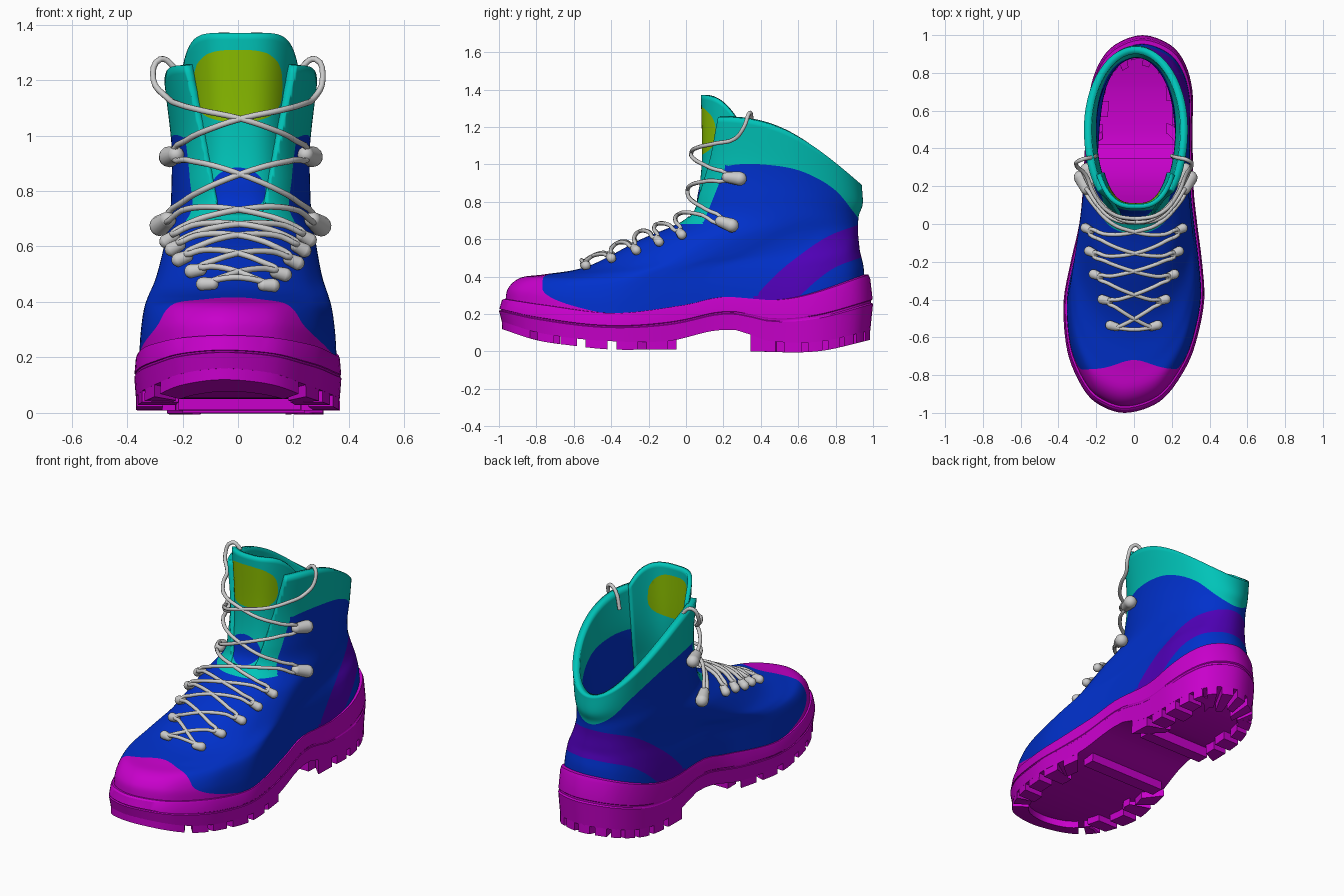
import bpy, bmesh, math
from mathutils import Vector
from mathutils.bvhtree import BVHTree

if "Cube" in bpy.data.objects:
    bpy.data.objects.remove(bpy.data.objects["Cube"])

COL = dict(rubber=(.58, 0, .6, 1), blue=(0, .03, .6, 1), teal=(0, .55, .48, 1),
           purple=(.08, 0, .48, 1), green=(.25, .5, 0, 1))
MAT = {}
for n, c in COL.items():
    MAT[n] = bpy.data.materials.new(n)
    MAT[n].diffuse_color = c


def interp(keys, t):
    """Smooth interpolation through rows (t, values...)."""
    t = min(max(t, keys[0][0]), keys[-1][0])
    i = 0
    while i < len(keys) - 2 and t > keys[i + 1][0]:
        i += 1
    a, b = keys[i], keys[i + 1]
    p, q = keys[max(i - 1, 0)], keys[min(i + 2, len(keys) - 1)]
    h = b[0] - a[0]
    s = (t - a[0]) / h
    out = []
    for j in range(1, len(a)):
        m0 = (b[j] - p[j]) / (b[0] - p[0]) * h
        m1 = (q[j] - a[j]) / (q[0] - a[0]) * h
        out.append((2*s**3 - 3*s*s + 1) * a[j] + (s**3 - 2*s*s + s) * m0
                   + (3*s*s - 2*s**3) * b[j] + (s**3 - s*s) * m1)
    return out


# footprint: y, left x, right x from toe to heel
HALF = [(-1, -.05, -.05), (-.97, -.16, .08), (-.9, -.25, .18), (-.75, -.33, .28), (-.6, -.365, .335),
        (-.4, -.372, .372), (-.2, -.335, .36), (0, -.29, .335), (.2, -.27, .315), (.5, -.255, .31),
        (.7, -.235, .31), (.85, -.185, .27), (.95, -.1, .19), (1, .045, .045)]
LOOP = [(r, y) for y, l, r in HALF] + [(l, y) for y, l, r in HALF[-2:0:-1]]
K = len(LOOP)
LOOPKEYS = [(i, *LOOP[i % K]) for i in range(-2, K + 3)]
foot = lambda u: interp(LOOPKEYS, u % K)

SOLE_TOP = [(-1, .28), (-.8, .25), (-.4, .205), (0, .25), (.2, .29), (.5, .275), (.7, .31), (1, .41)]
SOLE_BODY = [(-1, .16), (-.8, .1), (-.5, .06), (-.1, .055), (.15, .11), (.3, .11), (.42, .06), (.7, .05), (1, .11)]
LUG_Z = [(-1, .125), (-.8, .06), (-.6, .03), (-.4, .01), (-.1, .01), (.35, 0), (.7, 0), (1, .065)]

# upper rings: index, front y z, back y z, foot scale, oval blend, oval half width, sole sag, bulge
RINGS = [(0, -.968, .25, .955, .38, .955, 0, .27, 1, 0), (1, -.95, .34, .95, .45, .94, 0, .27, .85, 0),
         (2, -.88, .405, .94, .5, .91, 0, .27, .6, 0), (3, -.75, .43, .93, .54, .88, .05, .27, .4, 0),
         (4, -.52, .475, .925, .58, .85, .3, .27, .2, 0), (5, -.25, .6, .92, .63, .82, .65, .265, .05, 0),
         (6, 0, .71, .92, .68, .8, .95, .255, 0, .01), (7, .05, .85, .925, .73, .8, 1, .25, 0, .03),
         (8, .07, 1.03, .945, .79, .8, 1, .25, 0, .06), (9, .065, 1.25, .94, .89, .8, 1, .275, 0, .125)]


def surf(u, v):
    yf, zf, yb, zb, sc, m, w, sag, bulge = interp(RINGS, v)
    fx, fy = foot(u)
    a = 2 * math.pi * u / K
    s = (fy + 1) / 2 * (1 - m) + (1 - math.cos(a)) / 2 * m
    x = math.sin(a)
    if math.cos(a) > 0:      # squarer front
        x = math.copysign(abs(x)**.72, x)
    x = fx * sc * (1 - m) + (.01 + w * x) * m
    y = yf + (yb - yf) * s
    dz = interp(SOLE_TOP, y)[0] - (.27 + .065 * (y + 1))
    return Vector((x, y, zf + (zb - zf) * s + sag * dz + bulge * math.sin(math.pi * s)))


def grid(bm, rows, closed):
    vs = [[bm.verts.new(p) for p in r] for r in rows]
    n = len(vs[0])
    for a, b in zip(vs, vs[1:]):
        for i in range(n if closed else n - 1):
            j = (i + 1) % n
            bm.faces.new((a[i], a[j], b[j], b[i]))
    return vs


def paint(bm, f, mat):
    """Cut the mesh cleanly along f = 0; give the f < 0 side a material, or delete it."""
    val = {v: f(v.co) for v in bm.verts}
    new = set()
    for e in list(bm.edges):
        a, b = e.verts
        if val[a] * val[b] < 0:
            new.add(bmesh.utils.edge_split(e, a, val[a] / (val[a] - val[b]))[1])
    for fc in list(bm.faces):
        c = [v for v in fc.verts if v in new]
        if len(c) == 2:
            bmesh.utils.face_split(fc, c[0], c[1])
    inside = [fc for fc in bm.faces if f(fc.calc_center_median()) < 0]
    if mat is None:
        bmesh.ops.delete(bm, geom=inside, context='FACES')
    else:
        for fc in inside:
            fc.material_index = mat


def finish(bm, name, mats=(), thick=0, angle=40):
    me = bpy.data.meshes.new(name)
    bm.to_mesh(me)
    ob = bpy.data.objects.new(name, me)
    bpy.context.collection.objects.link(ob)
    for m in mats:
        me.materials.append(MAT[m])
    bpy.ops.object.select_all(action='DESELECT')
    ob.select_set(True)
    bpy.context.view_layer.objects.active = ob
    bpy.ops.object.shade_smooth_by_angle(angle=math.radians(angle))
    if thick:
        md = ob.modifiers.new("thickness", 'SOLIDIFY')
        md.thickness, md.offset = thick, -1


# upper shell: toe cap, heel band, collar, and throat opening
bm = bmesh.new()
NU = K * 5
grid(bm, [[surf(i * K / NU, j / 8) for i in range(NU)] for j in range(73)], True)
bm.normal_update()
tree = BVHTree.FromBMesh(bm)
BAND_HI = [(.35, .27), (.45, .38), (.55, .47), (.75, .61), (.93, .68)]
BAND_LO = [(.58, .27), (.7, .38), (.8, .45), (.93, .5)]
COLLAR = [(.1, .96), (.28, 1), (.5, .99), (.65, .95), (.8, .86), (.9, .74), (.95, .67)]
paint(bm, lambda p: max(p.z - interp(BAND_HI, p.y)[0], interp(BAND_LO, p.y)[0] - p.z, .33 - p.y), 1)
paint(bm, lambda p: p.y + .77 - .05 * math.exp(-(p.x / .12)**2) - .3 * (max(0, .34 - p.z) / .13)**2, 2)
paint(bm, lambda p: -max(p.z - interp(COLLAR, p.y)[0] if p.y > .15 else -1,
                         min(p.z - .68, .09 + (p.z - .68) * .4 - p.y)), 3)
paint(bm, lambda p: max(abs(p.x - .01) - .08 - .23 * (p.z - .72), .72 - p.z, p.y - .3), None)
finish(bm, "boot_upper", ("blue", "purple", "rubber", "teal"), .04)

# tongue with rounded top and two inset panels
bm = bmesh.new()
rows = []
for j in range(50):
    v = 5.5 + 3.5 * j / 49
    row = []
    for i in range(41):
        k = -1 + i / 20
        p = surf(3.9 * k, v)
        row.append(Vector((p.x * .88, p.y + .015, p.z + (.12 - .12 * k**4) * max(0, v - 8))))
    rows.append(row)
grid(bm, rows, False)
paint(bm, lambda p: (abs(p.x) / .16)**3 + (abs(p.z - 1.18) / .13)**3 - 1, 1)
paint(bm, lambda p: (p.x / .1)**2 + ((p.z - .8) / .085)**2 - 1, 2)
finish(bm, "tongue", ("teal", "green", "blue"), .025)

# sole tray with a side groove, open inside
bm = bmesh.new()
NS = K * 4
rows = []
for t, s in ((0, .985), (.48, 1), (.5, .99), (.54, .99), (.56, .998), (.93, .985), (1, .975), (1, .93)):
    row = []
    for i in range(NS):
        x, y = foot(i * K / NS)
        lo, hi = interp(SOLE_BODY, y)[0], interp(SOLE_TOP, y)[0]
        row.append((x * s, y * s, lo + (hi - lo) * t))
    rows.append(row)
r = grid(bm, rows, True)[0]
for i in range(NS // 2):
    bm.faces.new(list(dict.fromkeys((r[i], r[(NS - i) % NS], r[NS - i - 1], r[i + 1]))))
finish(bm, "sole", ("rubber",), angle=30)

# tread lugs round the forefoot and heel, plus cross bars
bm = bmesh.new()


def lug(outer, inner):
    ring = outer + inner[::-1]
    lo = [(x, y, interp(LUG_Z, y)[0]) for x, y in ring]
    hi = [(x * .998, y, interp(SOLE_BODY, y)[0] + .012) for x, y in ring]
    n = len(outer)
    for r in grid(bm, [lo, hi], True):
        for i in range(n - 1):
            bm.faces.new((r[i], r[i + 1], r[2*n - 2 - i], r[2*n - 1 - i]))


def perimeter_lug(u0, u1, yc, f, n=4):
    outer = [foot(u0 + (u1 - u0) * q / (n - 1)) for q in range(n)]
    outer = [(x * .985, y * .985) for x, y in outer]
    lug(outer, [(x * f, yc + (y - yc) * (f if abs(y - yc) > .22 else 1)) for x, y in outer])


perimeter_lug(-2.4, 2.4, -.5, .75, 20)
for s in (1, -1):
    for k in range(5):
        u = 2.65 + k * .82
        perimeter_lug(s * u, s * (u + .58), -.5, .62 if k % 2 else .74)
for k in range(14):
    u = 8.5 + k * 9 / 14
    perimeter_lug(u, u + .45, .66, .66 if k % 2 else .56)
for y0, y1, x0, x1 in ((.345, .42, -.2, .24), (-.13, -.05, -.25, .27)):
    lug([(x0, y0), (x1, y0)], [(x0, y1), (x1, y1)])
bmesh.ops.recalc_face_normals(bm, faces=bm.faces)
finish(bm, "tread_lugs", ("rubber",), angle=30)

# lace clips: small eyelets on the instep, larger hooks at the ankle
LOW = [(.09, -.54), (.13, -.4), (.175, -.27), (.2, -.15), (.22, -.03)]
HOOK = [(.19, .68, -.6), (.23, .93, -.12), (.27, 1.14, 0)]
anchors = {1: [], -1: []}
bm = bmesh.new()


def clip(p, d, length, r0, r1):
    rot = d.to_track_quat('Z', 'Y').to_matrix().to_4x4()
    for c, r in ((p, r0), (p + d * length, r1)):
        rot.translation = c
        bmesh.ops.create_uvsphere(bm, u_segments=14, v_segments=8, radius=r, matrix=rot)
    rot.translation = p + d * length / 2
    bmesh.ops.create_cone(bm, segments=14, radius1=r0, radius2=r1, depth=length, matrix=rot)


for sx in (1, -1):
    for x, y in LOW:
        p, n, _, _ = tree.ray_cast(Vector((sx * x, y, 2)), Vector((0, 0, -1)))
        d = Vector((sx * .8, .35, -.4))
        clip(p + n * .018, (d - n * d.dot(n)).normalized(), .035, .022, .026)
        anchors[sx].append(p + n * .03)
    for k, (y, z, dz) in enumerate(HOOK):
        p, n, _, _ = tree.ray_cast(Vector((sx * 2, y, z)), Vector((-sx, 0, 0)))
        anchors[sx].append(p + n * .035)
        if k < 2:
            d = Vector((0, 1, dz))
            clip(p + n * .028, (d - n * d.dot(n)).normalized(), .07, .03, .038)
finish(bm, "lace_clips")


# laces: two mirrored zigzags laid over the surface, ends looped over the collar
def cross(a, b, n=6):
    out = []
    ankle = min(1, max(0, ((a.z + b.z) / 2 - .6) / .12))
    for i in range(n):
        t = i / n
        p = a.lerp(b, t) + Vector((0, -.015 - .12 * ankle, .03)) * math.sin(math.pi * t)
        co, nor, _, _ = tree.find_nearest(p)
        out.append(a if i == 0 else co + nor * (.03 + .012 * math.sin(math.pi * t)))
    return out


def lace(name, pts):
    cu = bpy.data.curves.new(name, 'CURVE')
    cu.dimensions, cu.bevel_depth, cu.bevel_resolution, cu.resolution_u = '3D', .011, 2, 4
    cu.use_fill_caps = True
    sp = cu.splines.new('BEZIER')
    sp.bezier_points.add(len(pts) - 1)
    for bp, p in zip(sp.bezier_points, pts):
        bp.co, bp.handle_left_type, bp.handle_right_type = p, 'AUTO', 'AUTO'
    bpy.context.collection.objects.link(bpy.data.objects.new(name, cu))


for sx, name in ((1, "lace_right_start"), (-1, "lace_left_start")):
    pts, side = [], sx
    for i in range(7):
        pts += cross(anchors[side][i], anchors[-side][i + 1])
        side = -side
    pts.append(anchors[side][7])
    pts += [Vector((side * x, y, z)) for x, y, z in
            ((.305, .31, 1.2), (.28, .34, 1.275), (.235, .35, 1.25), (.2, .36, 1.15))]
    lace(name, pts)
lace("lace_bottom_bar", cross(anchors[-1][0], anchors[1][0]) + [anchors[1][0]])

for m in bpy.data.materials:
    if m.users and not m.is_grease_pencil:
        m.use_nodes = True
        m.node_tree.nodes["Principled BSDF"].inputs["Base Color"].default_value = m.diffuse_color
